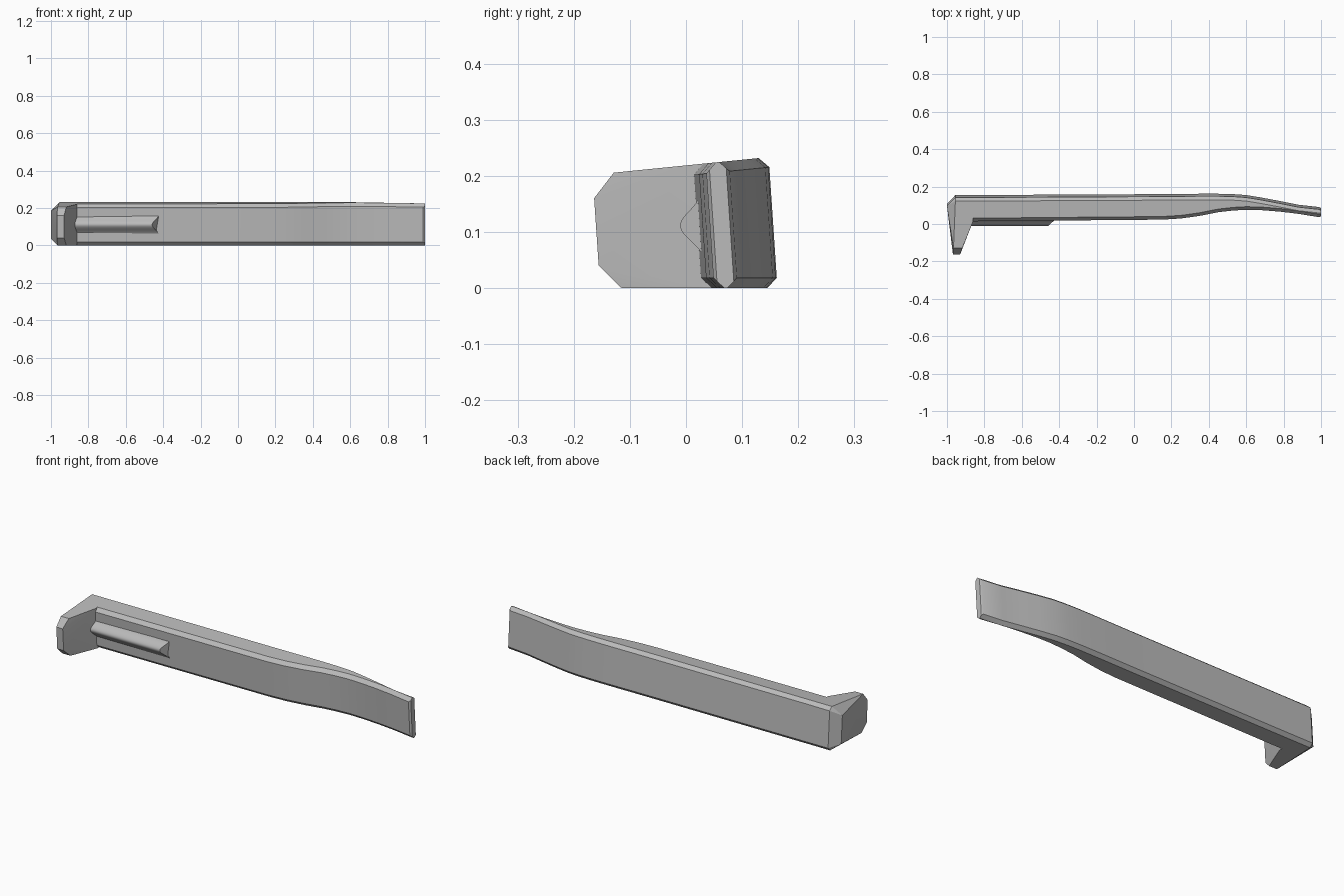
import bpy
import bmesh
import math
from mathutils import Vector

old = bpy.data.objects.get("Cube")
if old:
    bpy.data.objects.remove(old, do_unlink=True)

grey = bpy.data.materials.new("plain grey")
grey.use_nodes = True
grey.diffuse_color = (0.5, 0.5, 0.5, 1)
grey.node_tree.nodes["Principled BSDF"].inputs["Base Color"].default_value = (0.5, 0.5, 0.5, 1)

LEAN = 0.067


def top(y):
    """Height of the sloping upper plane."""
    return 0.217 + 0.1 * y


def lean(p):
    """Tilt the upright sides slightly forward."""
    x, y, z = p
    return Vector((x, y - LEAN * z, z))


def finish(name, bm, angle):
    bmesh.ops.recalc_face_normals(bm, faces=bm.faces)
    mesh = bpy.data.meshes.new(name)
    bm.to_mesh(mesh)
    bm.free()
    mesh.materials.append(grey)
    obj = bpy.data.objects.new(name, mesh)
    bpy.context.collection.objects.link(obj)
    bpy.ops.object.select_all(action='DESELECT')
    obj.select_set(True)
    bpy.context.view_layer.objects.active = obj
    bpy.ops.object.shade_smooth_by_angle(angle=math.radians(angle))
    return obj


def loft(name, sections, caps, angle=28):
    """Skin a row of matching closed sections."""
    bm = bmesh.new()
    rings = [[bm.verts.new(lean(p)) for p in s] for s in sections]
    for a, b in zip(rings, rings[1:]):
        for i in range(len(a)):
            j = (i + 1) % len(a)
            bm.faces.new((a[i], a[j], b[j], b[i]))
    for i in caps:
        bm.faces.new(rings[i])
    return finish(name, bm, angle)


def bar_section(x, front, back, c=0.018):
    """Chamfered rectangle across the bar."""
    return [(x, front + c, 0), (x, back - c, 0), (x, back, c),
            (x, back, top(back) - c), (x, back - c, top(back - c)),
            (x, front + c, top(front + c)), (x, front, top(front) - c), (x, front, c)]


# Long bar: x, front edge, back edge
stations = [(-0.86, 0.028, 0.156), (0.15, 0.037, 0.161), (0.25, 0.043, 0.162),
            (0.35, 0.057, 0.163), (0.45, 0.077, 0.163), (0.53, 0.086, 0.161),
            (0.6, 0.09, 0.156), (0.68, 0.088, 0.143), (0.78, 0.08, 0.124),
            (0.88, 0.068, 0.104), (0.99, 0.05, 0.092)]
sections = [bar_section(*s) for s in stations]
sections.append(bar_section(1.0, 0.056, 0.086, 0.012))
loft("long_bar", sections, caps=[-1])

# Hooked end: convex block tapering to a blunt chamfered tip
hook = [(-0.86, 0.156, 0.018), (-0.86, 0.156, 0.214), (-0.955, 0.156, 0.018),
        (-0.955, 0.156, 0.214), (-1.0, 0.11, 0.035), (-1.0, 0.11, 0.185),
        (-0.968, -0.153, 0.04), (-0.968, -0.153, 0.16),
        (-0.93, -0.153, 0.04), (-0.93, -0.153, 0.16)]
for x, y in [(-0.86, 0.138), (-0.955, 0.138), (-0.86, 0.03), (-0.965, -0.115), (-0.918, -0.115)]:
    hook += [(x, y, 0), (x, y, top(y))]
bm = bmesh.new()
for p in hook:
    bm.verts.new(lean(p))
bmesh.ops.convex_hull(bm, input=bm.verts)
bmesh.ops.dissolve_limit(bm, angle_limit=math.radians(2), verts=bm.verts, edges=bm.edges)
finish("hooked_end", bm, 15)

# Rounded rib on the front, with a slanted end
rib = []
for base in (-0.875, -0.425):
    ring = []
    for i in range(17):
        t = -1 + i / 8
        bulge = 0.034 * (0.4 * (1 - t * t) + 0.6 * math.cos(t * math.pi / 2) ** 2)
        x = base - bulge if base > -0.5 else base
        ring.append((x, 0.031 - bulge, 0.11 + 0.046 * t))
    x = base
    ring += [(x, 0.05, 0.156), (x, 0.05, 0.064)]
    rib.append(ring)
loft("front_rib", rib, caps=[0, 1], angle=35)
